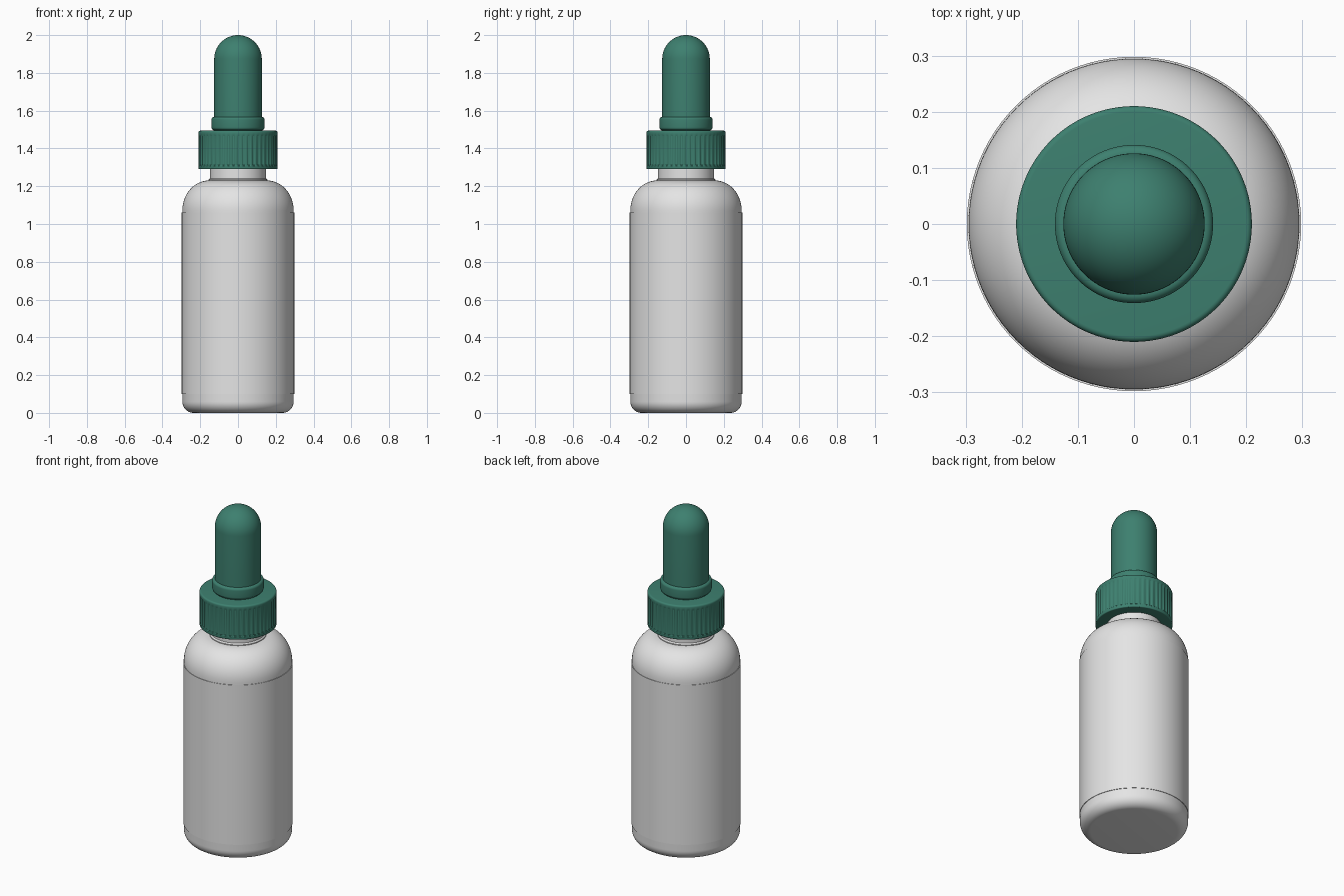
import bpy, bmesh
from math import sin, cos, pi, radians

cube = bpy.data.objects.get("Cube")
if cube:
    bpy.data.objects.remove(cube, do_unlink=True)


def material(name, rgb):
    m = bpy.data.materials.new(name)
    m.use_nodes = True
    m.diffuse_color = (*rgb, 1)
    m.node_tree.nodes["Principled BSDF"].inputs["Base Color"].default_value = (*rgb, 1)
    return m


white = material("bottle_white", (0.78, 0.78, 0.78))
green = material("dropper_green", (0.047, 0.215, 0.16))


def arc(r, z, rx, rz, start, end, steps=10):
    """Elliptical arc of (radius, height) points, angles in degrees."""
    angles = [radians(start + (end - start) * i / steps) for i in range(steps + 1)]
    return [(r + rx * cos(a), z + rz * sin(a)) for a in angles]


def lathe(name, profile, mat, segments=96, groove=None):
    """Spin a bottom-to-top profile; groove(i, z) trims the radius of each segment."""
    bm = bmesh.new()
    rings = []
    for r, z in profile:
        if r < 1e-4:
            rings.append([bm.verts.new((0, 0, z))] * segments)
            continue
        ring = []
        for i in range(segments):
            a = 2 * pi * i / segments
            rr = r - (groove(i, z) if groove else 0)
            ring.append(bm.verts.new((rr * cos(a), rr * sin(a), z)))
        rings.append(ring)
    for low, high in zip(rings, rings[1:]):
        for i in range(segments):
            j = (i + 1) % segments
            corners = dict.fromkeys((low[i], low[j], high[j], high[i]))
            bm.faces.new(list(corners))
    bmesh.ops.recalc_face_normals(bm, faces=bm.faces)
    mesh = bpy.data.meshes.new(name)
    bm.to_mesh(mesh)
    bm.free()
    mesh.materials.append(mat)
    ob = bpy.data.objects.new(name, mesh)
    bpy.context.collection.objects.link(ob)
    bpy.ops.object.select_all(action="DESELECT")
    bpy.context.view_layer.objects.active = ob
    ob.select_set(True)
    bpy.ops.object.shade_smooth_by_angle(angle=radians(24))
    return ob


# Bottle body with rounded base and shoulder
lathe("bottle_body",
      [(0, 0)] + arc(0.235, 0.06, 0.06, 0.06, -90, 0)
      + arc(0.155, 1.07, 0.14, 0.16, 0, 90, 14) + [(0, 1.23)], white)

# Thin wrap-around label sleeve
lathe("label_sleeve",
      [(0.29, 0.1), (0.298, 0.1), (0.298, 1.06), (0.29, 1.06)], white)

# Neck with a slight foot
lathe("bottle_neck",
      [(0.155, 1.225), (0.155, 1.235), (0.148, 1.242), (0.148, 1.4), (0, 1.4)], white)


# Screw cap with fine grip ribs
def grip(i, z):
    return 0.004 if i % 4 < 2 and 1.31 < z < 1.47 else 0


lathe("screw_cap",
      [(0.14, 1.29)] + arc(0.205, 1.295, 0.005, 0.005, -90, 0, 4)
      + [(0.21, 1.308), (0.21, 1.312), (0.21, 1.465), (0.21, 1.472)]
      + arc(0.2, 1.484, 0.01, 0.01, 0, 90, 5) + [(0, 1.494)],
      green, 192, grip)

# Rounded collar at the foot of the bulb
lathe("bulb_collar",
      [(0.128, 1.49)] + arc(0.126, 1.512, 0.015, 0.015, -70, 0, 5)
      + arc(0.126, 1.552, 0.015, 0.015, 0, 90, 6) + [(0.12, 1.567)], green)

# Rubber squeeze bulb with domed top
lathe("dropper_bulb",
      [(0.126, 1.49), (0.126, 1.6)]
      + arc(0, 1.874, 0.126, 0.126, 0, 90, 16), green)
